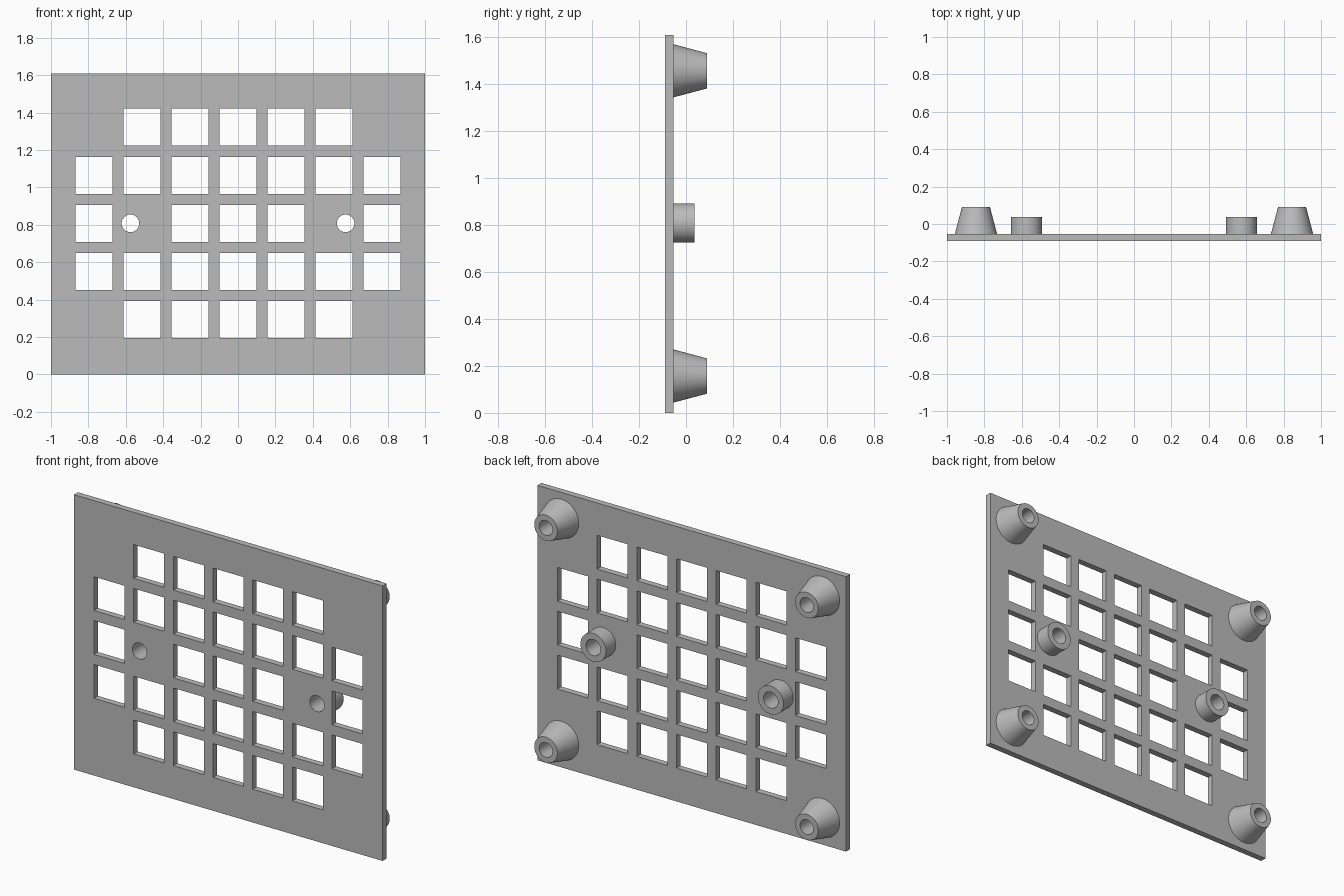
import bpy, bmesh, math
from mathutils import Matrix, Vector

cube = bpy.data.objects.get("Cube")
if cube:
    bpy.data.objects.remove(cube, do_unlink=True)

HEIGHT, FRONT, BACK = 1.61, -0.09, -0.053
MID_Z, PITCH, WINDOW = 0.808, 0.257, 0.198
BOSS_X, BOSS_HOLE = 0.575, 0.047
SIDES = 48

grey = bpy.data.materials.new("grey plastic")
grey.use_nodes = True
grey.diffuse_color = (0.5, 0.5, 0.5, 1)
grey.node_tree.nodes["Principled BSDF"].inputs["Base Color"].default_value = (0.5, 0.5, 0.5, 1)


def make_object(name, bm):
    bmesh.ops.recalc_face_normals(bm, faces=bm.faces)
    mesh = bpy.data.meshes.new(name)
    bm.to_mesh(mesh)
    bm.free()
    mesh.materials.append(grey)
    obj = bpy.data.objects.new(name, mesh)
    bpy.context.collection.objects.link(obj)
    return obj


def add_box(bm, center, size):
    bmesh.ops.create_cube(bm, size=1, matrix=Matrix.Translation(center) @ Matrix.Diagonal((*size, 1)))


def smooth(obj):
    bpy.ops.object.select_all(action="DESELECT")
    obj.select_set(True)
    bpy.context.view_layer.objects.active = obj
    bpy.ops.object.shade_smooth_by_angle(angle=math.radians(30))


def standoff(name, x, z, profile):
    """Revolve (radius, y) points about an axis along y."""
    bm = bmesh.new()
    verts = [bm.verts.new((r, y, 0)) for r, y in profile]
    edges = [bm.edges.new(pair) for pair in zip(verts, verts[1:])]
    bmesh.ops.spin(bm, geom=verts + edges, cent=(0, 0, 0), axis=(0, 1, 0),
                   angle=math.tau, steps=SIDES)
    bmesh.ops.remove_doubles(bm, verts=bm.verts, dist=0.0001)
    obj = make_object(name, bm)
    # An open base leaves normals ambiguous, so check the first outer face
    face = obj.data.polygons[0]
    outer = max(obj.data.polygons, key=lambda f: math.hypot(f.center.x, f.center.z))
    if outer.normal.dot(Vector((outer.center.x, 0, outer.center.z))) < 0:
        obj.data.flip_normals()
    obj.location = (x, 0, z)
    smooth(obj)


# Plate with its windows and screw holes
bm = bmesh.new()
add_box(bm, (0, (FRONT + BACK) / 2, HEIGHT / 2), (2, BACK - FRONT, HEIGHT))
plate = make_object("plate", bm)

bm = bmesh.new()
for col in range(-3, 4):
    for row in range(-2, 3):
        corner = abs(col) == 3 and abs(row) == 2
        screw = abs(col) == 2 and row == 0
        if not corner and not screw:
            add_box(bm, (col * PITCH, FRONT, MID_Z + row * PITCH), (WINDOW, 0.4, WINDOW))
for side in (-1, 1):
    bmesh.ops.create_cone(bm, cap_ends=True, segments=SIDES, radius1=BOSS_HOLE, radius2=BOSS_HOLE,
                          depth=0.4, matrix=Matrix.Translation((side * BOSS_X, FRONT, MID_Z))
                          @ Matrix.Rotation(math.pi / 2, 4, "X"))
cutter = make_object("hole_cutter", bm)
cutter.hide_render = True

cut = plate.modifiers.new("holes", "BOOLEAN")
cut.operation, cut.solver, cut.object = "DIFFERENCE", "EXACT", cutter
bpy.ops.object.select_all(action="DESELECT")
bpy.context.view_layer.objects.active = plate
plate.select_set(True)
bpy.ops.object.modifier_apply(modifier=cut.name)
bpy.data.objects.remove(cutter, do_unlink=True)
smooth(plate)

# Tapered corner feet and straight screw bosses on the back
for side, label in ((-1, "right"), (1, "left")):
    for z, level in ((0.157, "lower"), (1.457, "upper")):
        standoff(f"{level}_{label}_foot", side * 0.845, z,
                 [(0.113, BACK), (0.075, 0.09), (0.043, 0.09), (0.043, BACK)])
    standoff(f"{label}_screw_boss", side * BOSS_X, MID_Z,
             [(0.083, BACK), (0.083, 0.037), (BOSS_HOLE, 0.037), (BOSS_HOLE, BACK)])
